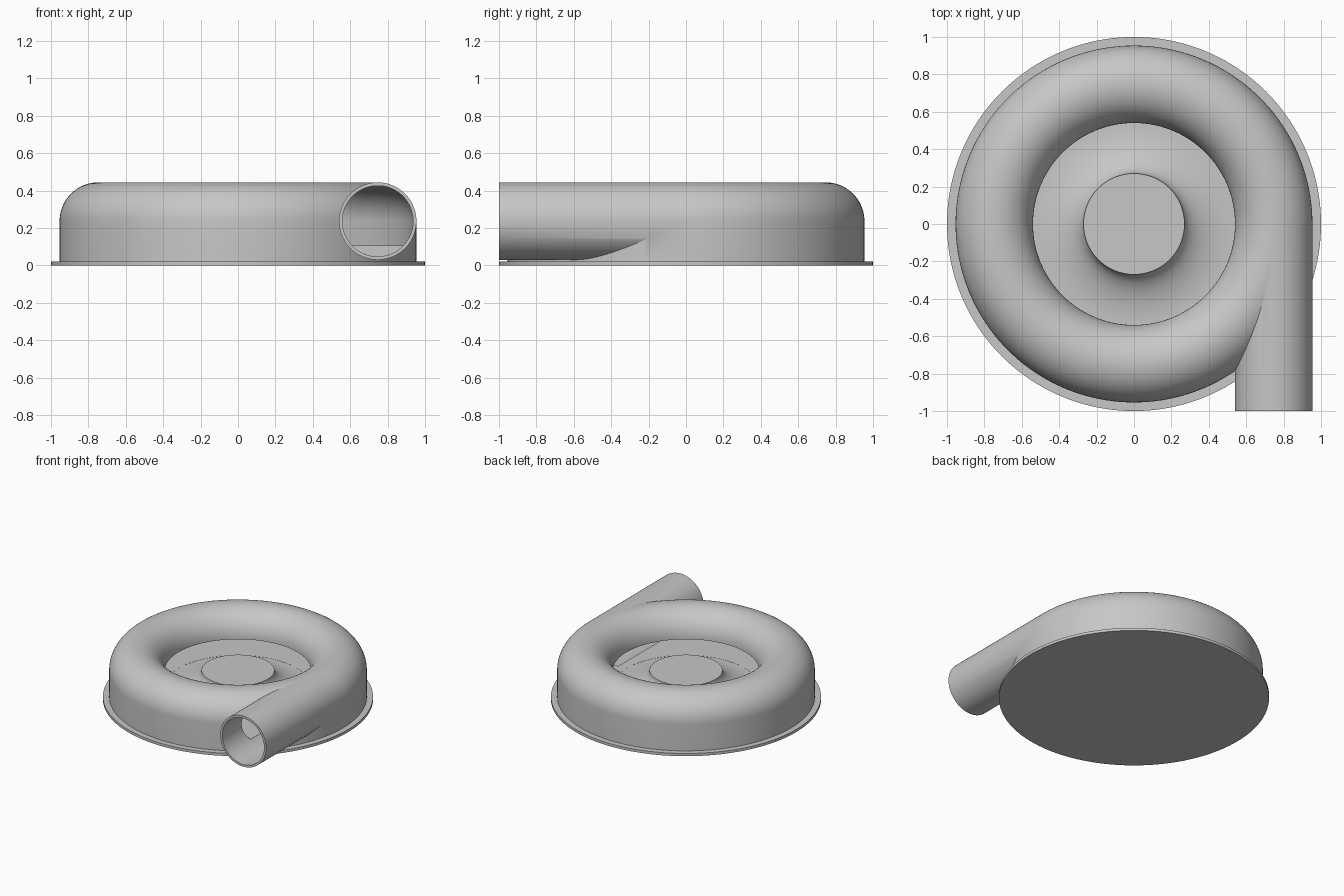
import bpy
import bmesh
from math import cos, sin, pi, radians
from mathutils import Matrix, Vector

if "Cube" in bpy.data.objects:
    bpy.data.objects.remove(bpy.data.objects["Cube"], do_unlink=True)

# Main dimensions
TUBE_R, TUBE_MID, TUBE_Z = 0.207, 0.747, 0.237
WALL = 0.018
BORE_R = TUBE_R - WALL
INLET_R = TUBE_MID - TUBE_R
FLOOR_Z, BASE_Z = 0.105, 0.022
HUB_R = 0.27
SEGMENTS = 160

grey = bpy.data.materials.new("plain_grey")
grey.use_nodes = True
colour = (0.57, 0.57, 0.57, 1)
grey.diffuse_color = colour
grey.node_tree.nodes["Principled BSDF"].inputs["Base Color"].default_value = colour


def make_object(name, bm):
    bmesh.ops.recalc_face_normals(bm, faces=bm.faces)
    mesh = bpy.data.meshes.new(name)
    bm.to_mesh(mesh)
    bm.free()
    mesh.materials.append(grey)
    obj = bpy.data.objects.new(name, mesh)
    bpy.context.collection.objects.link(obj)
    return obj


def arc(cx, cz, rx, rz, start, end, steps=24):
    angles = [radians(start + (end - start) * i / steps) for i in range(steps + 1)]
    return [(cx + rx * cos(a), cz + rz * sin(a)) for a in angles]


def revolve(name, profile, closed=False):
    bm = bmesh.new()
    verts = [bm.verts.new((r, 0, z)) for r, z in profile]
    edges = [bm.edges.new(pair) for pair in zip(verts, verts[1:])]
    if closed:
        edges.append(bm.edges.new((verts[-1], verts[0])))
    bmesh.ops.spin(bm, geom=verts + edges, cent=(0, 0, 0), axis=(0, 0, 1),
                   angle=2 * pi, steps=SEGMENTS)
    bmesh.ops.remove_doubles(bm, verts=bm.verts, dist=0.00005)
    return make_object(name, bm)


def rod_along_y(name, radius, y0, y1):
    bm = bmesh.new()
    place = Matrix.Translation(Vector((TUBE_MID, (y0 + y1) / 2, TUBE_Z)))
    bmesh.ops.create_cone(bm, cap_ends=True, segments=96, radius1=radius,
                          radius2=radius, depth=y1 - y0,
                          matrix=place @ Matrix.Rotation(pi / 2, 4, "X"))
    return make_object(name, bm)


def combine(target, tool, operation):
    tool.hide_render = True
    mod = target.modifiers.new(operation.lower(), "BOOLEAN")
    mod.operation = operation
    mod.solver = "EXACT"
    mod.object = tool
    bpy.context.view_layer.objects.active = target
    bpy.ops.object.modifier_apply(modifier=mod.name)
    bpy.data.objects.remove(tool, do_unlink=True)


# Housing: base flange, round-topped ring, dished floor and flared hub
outer_r = TUBE_MID + TUBE_R
housing_profile = [(0, 0), (1, 0), (1, BASE_Z), (outer_r, BASE_Z)]
housing_profile += arc(TUBE_MID, TUBE_Z, TUBE_R, TUBE_R, 0, 180, 40)
housing_profile += arc(INLET_R, TUBE_Z, INLET_R - HUB_R, TUBE_Z - FLOOR_Z, 270, 180)
housing_profile.append((0, TUBE_Z))
housing = revolve("blower_housing", housing_profile)

# Straight outlet pipe, tangent to the ring
combine(housing, rod_along_y("outlet_pipe", TUBE_R, -1, 0), "UNION")
combine(housing, rod_along_y("pipe_bore", BORE_R, -1.1, 0), "DIFFERENCE")

# Air channel inside the ring, open towards the hub
floor = FLOOR_Z + 0.001
lip = INLET_R - 0.01
channel_profile = [(lip, floor), (TUBE_MID + BORE_R, floor)]
channel_profile += arc(TUBE_MID, TUBE_Z, BORE_R, BORE_R, 0, 180, 40)
channel_profile.append((lip, TUBE_Z))
combine(housing, revolve("air_channel", channel_profile, closed=True), "DIFFERENCE")

# Smooth shading with sharp creases
bpy.ops.object.select_all(action="DESELECT")
housing.select_set(True)
bpy.context.view_layer.objects.active = housing
bpy.ops.object.shade_smooth_by_angle(angle=radians(30))
